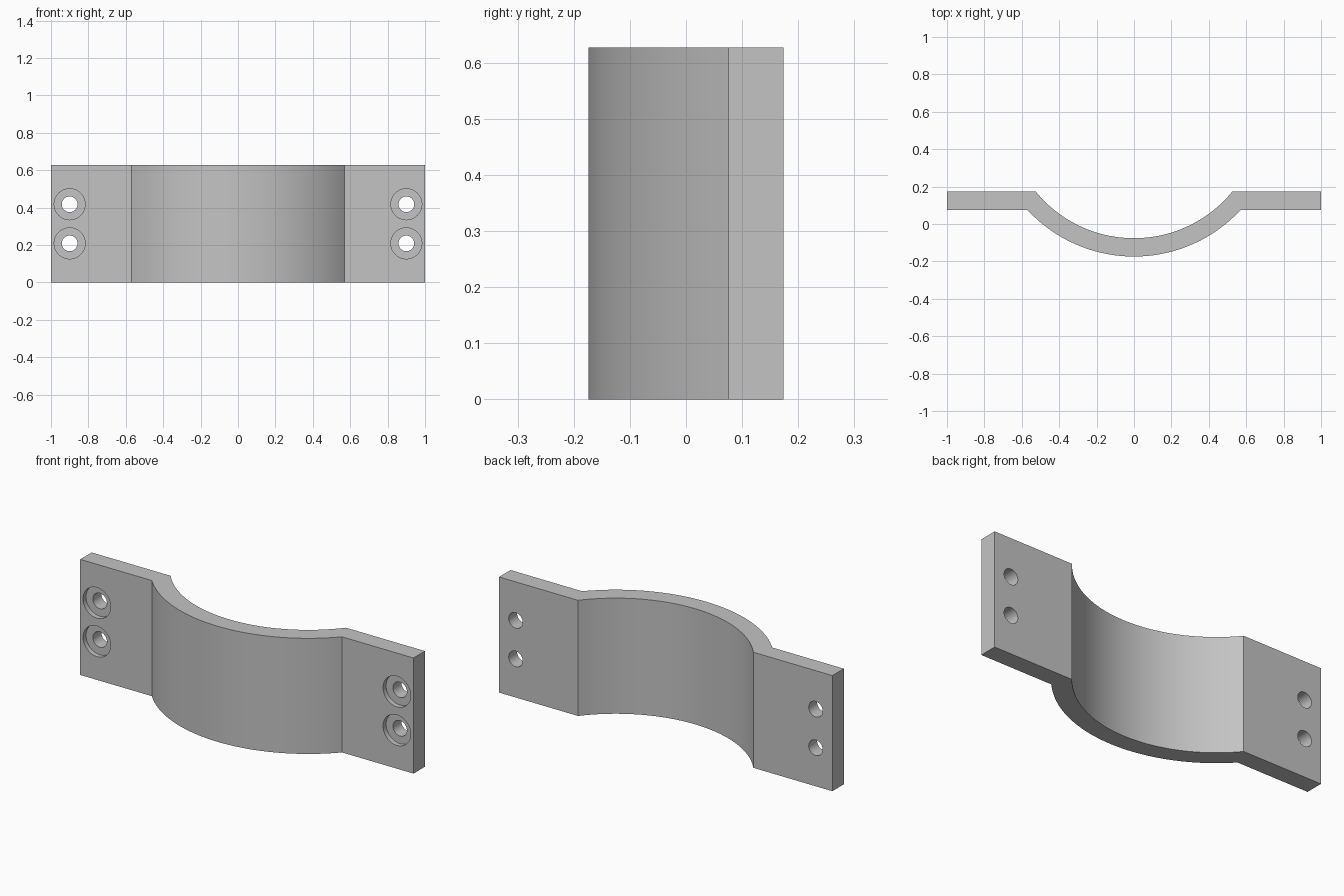
import bpy
import bmesh
import math
from mathutils import Matrix, Vector

cube = bpy.data.objects.get("Cube")
if cube:
    bpy.data.objects.remove(cube, do_unlink=True)

HEIGHT = 0.627
FRONT, BACK = 0.076, 0.174      # faces of the flat flanges
ARC_Y = 0.602                   # centre of the curved saddle
OUTER, INNER = 0.776, 0.678
HOLE_X = 0.9
SEGMENTS = 48

metal = bpy.data.materials.new("plain grey")
metal.use_nodes = True
grey = (0.55, 0.55, 0.55, 1)
metal.diffuse_color = grey
metal.node_tree.nodes["Principled BSDF"].inputs["Base Color"].default_value = grey


def make_object(name, bm):
    bmesh.ops.recalc_face_normals(bm, faces=bm.faces)
    mesh = bpy.data.meshes.new(name)
    bm.to_mesh(mesh)
    bm.free()
    mesh.materials.append(metal)
    obj = bpy.data.objects.new(name, mesh)
    bpy.context.collection.objects.link(obj)
    return obj


def arc(radius, end_y):
    """Points from left to right along the saddle, ending at the given y."""
    half = math.acos((ARC_Y - end_y) / radius)
    angles = [half * (2 * i / SEGMENTS - 1) for i in range(SEGMENTS + 1)]
    return [(radius * math.sin(a), ARC_Y - radius * math.cos(a)) for a in angles]


def hole_cutters(name, radius, y_start, y_end):
    """Four cylinders along y, at the thirds of the height on both flanges."""
    bm = bmesh.new()
    turn = Matrix.Rotation(math.pi / 2, 4, 'X')
    for x in (-HOLE_X, HOLE_X):
        for z in (HEIGHT / 3, HEIGHT * 2 / 3):
            place = Matrix.Translation(Vector((x, (y_start + y_end) / 2, z)))
            bmesh.ops.create_cone(bm, cap_ends=True, segments=40, radius1=radius,
                                  radius2=radius, depth=y_end - y_start,
                                  matrix=place @ turn)
    cutter = make_object(name, bm)
    cutter.hide_render = True
    return cutter


# Bracket: flanges and saddle as one extruded profile
outline = ([(-1, FRONT)] + arc(OUTER, FRONT) + [(1, FRONT), (1, BACK)]
           + arc(INNER, BACK)[::-1] + [(-1, BACK)])
bm = bmesh.new()
base = bm.faces.new([bm.verts.new((x, y, 0)) for x, y in outline])
top = bmesh.ops.extrude_face_region(bm, geom=[base])["geom"]
bmesh.ops.translate(bm, vec=(0, 0, HEIGHT),
                    verts=[v for v in top if isinstance(v, bmesh.types.BMVert)])
bracket = make_object("clamp_bracket", bm)

# Bolt holes, with shallow counterbores on the front
cutters = [hole_cutters("bolt_hole_cutter", 0.042, FRONT - 0.1, BACK + 0.1),
           hole_cutters("counterbore_cutter", 0.083, FRONT - 0.1, FRONT + 0.026)]
for cutter in cutters:
    cut = bracket.modifiers.new(cutter.name, 'BOOLEAN')
    cut.operation = 'DIFFERENCE'
    cut.solver = 'EXACT'
    cut.object = cutter

# Bake the cuts and remove the cutters
bpy.context.view_layer.update()
graph = bpy.context.evaluated_depsgraph_get()
cut_mesh = bpy.data.meshes.new_from_object(bracket.evaluated_get(graph))
bracket.modifiers.clear()
bracket.data = cut_mesh
for cutter in cutters:
    bpy.data.objects.remove(cutter, do_unlink=True)

# Smooth curves, sharp edges
for obj in bpy.context.selected_objects:
    obj.select_set(False)
bpy.context.view_layer.objects.active = bracket
bracket.select_set(True)
bpy.ops.object.shade_smooth_by_angle(angle=math.radians(30))
